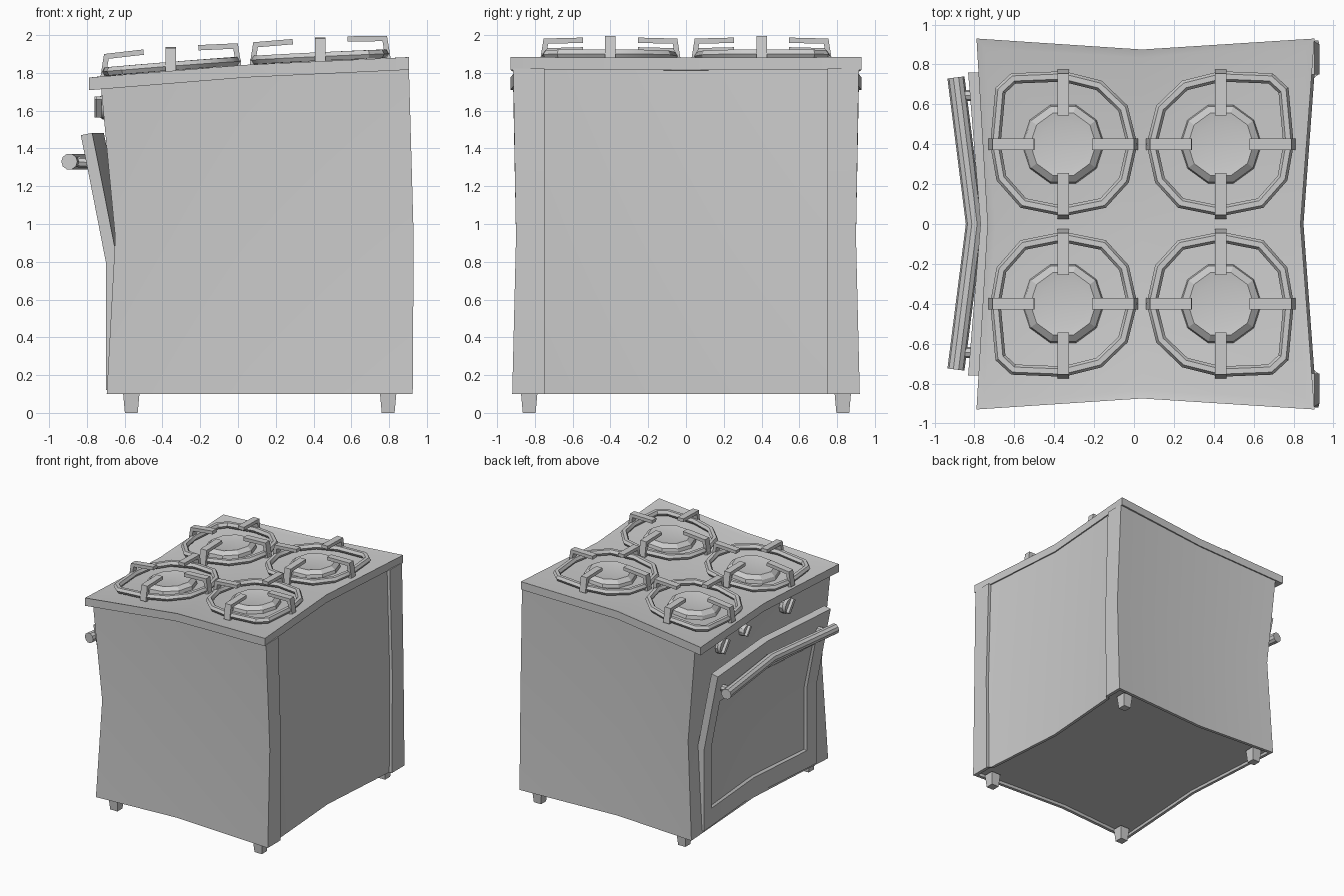
import bpy, bmesh
from math import sin, cos, pi
from mathutils import Vector

if "Cube" in bpy.data.objects:
    bpy.data.objects.remove(bpy.data.objects["Cube"])


def top(x):
    """Height of the sloping cooktop at x."""
    return 1.84 + 0.066 * x - 0.02 * x * x


def finish(name, bm, angle=30):
    bmesh.ops.recalc_face_normals(bm, faces=bm.faces[:])
    me = bpy.data.meshes.new(name)
    bm.to_mesh(me)
    bm.free()
    ob = bpy.data.objects.new(name, me)
    bpy.context.collection.objects.link(ob)
    bpy.ops.object.select_all(action='DESELECT')
    ob.select_set(True)
    bpy.context.view_layer.objects.active = ob
    bpy.ops.object.shade_smooth_by_angle(angle=angle * pi / 180)
    return ob


def loft(bm, rings, closed=False, cap=True):
    """Skin a list of equal-length closed rings."""
    vs = [[bm.verts.new(p) for p in r] for r in rings]
    pairs = list(zip(vs, vs[1:])) + ([(vs[-1], vs[0])] if closed else [])
    for a, b in pairs:
        n = len(a)
        for i in range(n):
            j = (i + 1) % n
            bm.faces.new((a[i], a[j], b[j], b[i]))
    if cap and not closed:
        bm.faces.new(vs[0])
        bm.faces.new(vs[-1])
    return vs


def sweep(bm, path, profile, ref, closed=False):
    """Sweep a profile (n, b) along a path lying in the plane across ref."""
    path, ref, rings, m = [Vector(p) for p in path], Vector(ref), [], len(path)
    for i, p in enumerate(path):
        a = path[i - 1] if closed or i else None
        b = path[(i + 1) % m] if closed or i < m - 1 else None
        d1 = (p - a).normalized() if a is not None else (b - p).normalized()
        d2 = (b - p).normalized() if b is not None else d1
        t = (d1 + d2).normalized()
        n = t.cross(ref).normalized() / max(0.5, t.dot(d1))
        rings.append([p + n * u + ref * v for u, v in profile])
    loft(bm, rings, closed)


def circle(r, n):
    return [(r * cos(2 * pi * i / n), r * sin(2 * pi * i / n)) for i in range(n)]


# Body: pinched box with a shallow recessed back panel
def body_ring(xf, xb, y, z, s=1.0):
    pts = [(xf, -y), (0.03, -y + 0.05), (xb, -y), (xb, -0.75), (xb - 0.025, -0.75),
           (xb - 0.08, 0), (xb - 0.025, 0.75), (xb, 0.75), (xb, y), (0.03, y - 0.05),
           (xf, y), (xf + 0.06, 0)]
    return [(px * s, py * s, z if z else top(px) - 0.06) for px, py in pts]


bm = bmesh.new()
loft(bm, [body_ring(-0.69, 0.925, 0.92, 0.12, 0.96), body_ring(-0.69, 0.925, 0.92, 0.1, 0.97),
          body_ring(-0.695, 0.925, 0.92, 0.1), body_ring(-0.65, 0.93, 0.90, 0.93),
          body_ring(-0.725, 0.905, 0.915, None)])
finish("body", bm)


# Cooktop: sloping slab with a slightly raised rim
def plate_ring(h, s):
    pts = [(-0.79, -0.93), (0.04, -0.875), (0.905, -0.93), (0.835, 0),
           (0.905, 0.93), (0.04, 0.875), (-0.79, 0.93), (-0.735, 0)]
    return [(0.04 + (x - 0.04) * s, y * s, top(x) + h) for x, y in pts]


bm = bmesh.new()
rings = loft(bm, [plate_ring(-0.067, 1), plate_ring(0, 1), plate_ring(-0.012, 0.95)], cap=False)
bm.faces.new(rings[0])
mid = bm.verts.new((0.04, 0, top(0.04) - 0.012))
for i in range(8):
    bm.faces.new((rings[2][i], rings[2][(i + 1) % 8], mid))
finish("cooktop", bm)

# Feet
bm = bmesh.new()
for x in (-0.565, 0.795):
    for y in (-0.83, 0.83):
        loft(bm, [[(x + sx * w, y + sy * w, z) for sx, sy in ((-1, -1), (1, -1), (1, 1), (-1, 1))]
                  for w, z in ((0.034, 0), (0.044, 0.11))])
finish("feet", bm)

# Burners and pan supports
OUTLINE = [(0.34, 0), (0.315, 0.27), (0.25, 0.33), (0, 0.34), (-0.18, 0.295), (-0.30, 0.18),
           (-0.345, 0), (-0.305, -0.18), (-0.2, -0.295), (0, -0.335), (0.2, -0.295), (0.31, -0.17)]
BAR = [(-0.014, -0.028), (0.014, -0.028), (0.014, 0.028), (-0.014, 0.028)]
for cx, sx in ((-0.355, -1), (0.435, 1)):
    for cy, sy in ((0.40, 1), (-0.40, -1)):
        tag = ("rear" if sx > 0 else "front") + ("_left" if sy > 0 else "_right")
        bm = bmesh.new()
        loft(bm, [[(cx + x, cy + y, top(cx + x) + h) for x, y in circle(r, 10)]
                  for r, h in ((0.21, -0.03), (0.20, 0.012), (0.165, 0.04), (0.12, 0.032))])
        finish("burner_" + tag, bm, 15)

        bm = bmesh.new()
        ring = [(cx + sx * x, cy + sy * y, top(cx + sx * x) + 0.022) for x, y in OUTLINE]
        sweep(bm, ring, circle(0.026, 6), (0, 0, 1), True)
        for dx, dy in ((1, 0), (0, 1), (-1, 0), (0, -1)):
            path = [(cx + dx * r, cy + dy * r, top(cx + dx * r) + h)
                    for r, h in ((0.36, -0.01), (0.342, 0.103), (0.145, 0.108))]
            sweep(bm, path, BAR, (-dy, dx, 0))
        finish("pan_support_" + tag, bm)

# Oven door: bent slab leaning open, with an inset window panel
YS = (-0.76, -0.64, 0, 0.64, 0.76)
ROWS = ((0.12, -0.70), (0.27, -0.70), (0.80, -0.70), (1.20, -0.778), (1.47, -0.832))
bm = bmesh.new()
grids = []
for off in (0, 0.06):
    grids.append([[bm.verts.new((x + off + 0.062 * (1 - abs(y) / 0.76), y,
                                 z + 0.012 * off / 0.06)) for y in YS] for z, x in ROWS])
window = []
for k, g in enumerate(grids):
    for i in range(4):
        for j in range(4):
            f = bm.faces.new((g[i][j], g[i][j + 1], g[i + 1][j + 1], g[i + 1][j]))
            if k == 0 and i in (1, 2) and j in (1, 2):
                window.append(f)
rim = [(0, j) for j in range(4)] + [(i, 4) for i in range(4)] + \
      [(4, j) for j in range(4, 0, -1)] + [(i, 0) for i in range(4, 0, -1)]
for n, (i, j) in enumerate(rim):
    p, q = rim[(n + 1) % len(rim)]
    bm.faces.new((grids[0][i][j], grids[0][p][q], grids[1][p][q], grids[1][i][j]))
bmesh.ops.recalc_face_normals(bm, faces=bm.faces[:])
bmesh.ops.inset_region(bm, faces=window, thickness=0.018, depth=-0.015)
finish("oven_door", bm, 20)

# Door handle with two brackets
bm = bmesh.new()
sweep(bm, [(-0.893, -0.73, 1.33), (-0.80, 0, 1.33), (-0.893, 0.735, 1.33)],
      circle(0.043, 10), (0, 0, 1))
for y in (-0.645, 0.645):
    sweep(bm, [(-0.88, y, 1.33), (-0.77, y, 1.325)], circle(0.028, 8), (0, 1, 0))
finish("door_handle", bm)

# Control knobs: tapered disc with a grip bar
for name, y, r in (("left", 0.53, 0.07), ("middle", 0.20, 0.05), ("right", -0.36, 0.07)):
    x0 = -0.715 + 0.06 * (1 - abs(y) / 0.92)
    bm = bmesh.new()
    loft(bm, [[(x0 + d, y + u, 1.62 + v) for u, v in circle(r * k, 10)]
              for d, k in ((0.03, 1), (-0.025, 1), (-0.045, 0.8))])
    loft(bm, [[(x0 + d, y + (u * 0.8 - v * 0.6) * r, 1.62 + (u * 0.6 + v * 0.8) * r)
               for u, v in ((-0.2, -0.85), (0.2, -0.85), (0.2, 0.85), (-0.2, 0.85))]
              for d in (-0.03, -0.07)])
    finish("knob_" + name, bm)
